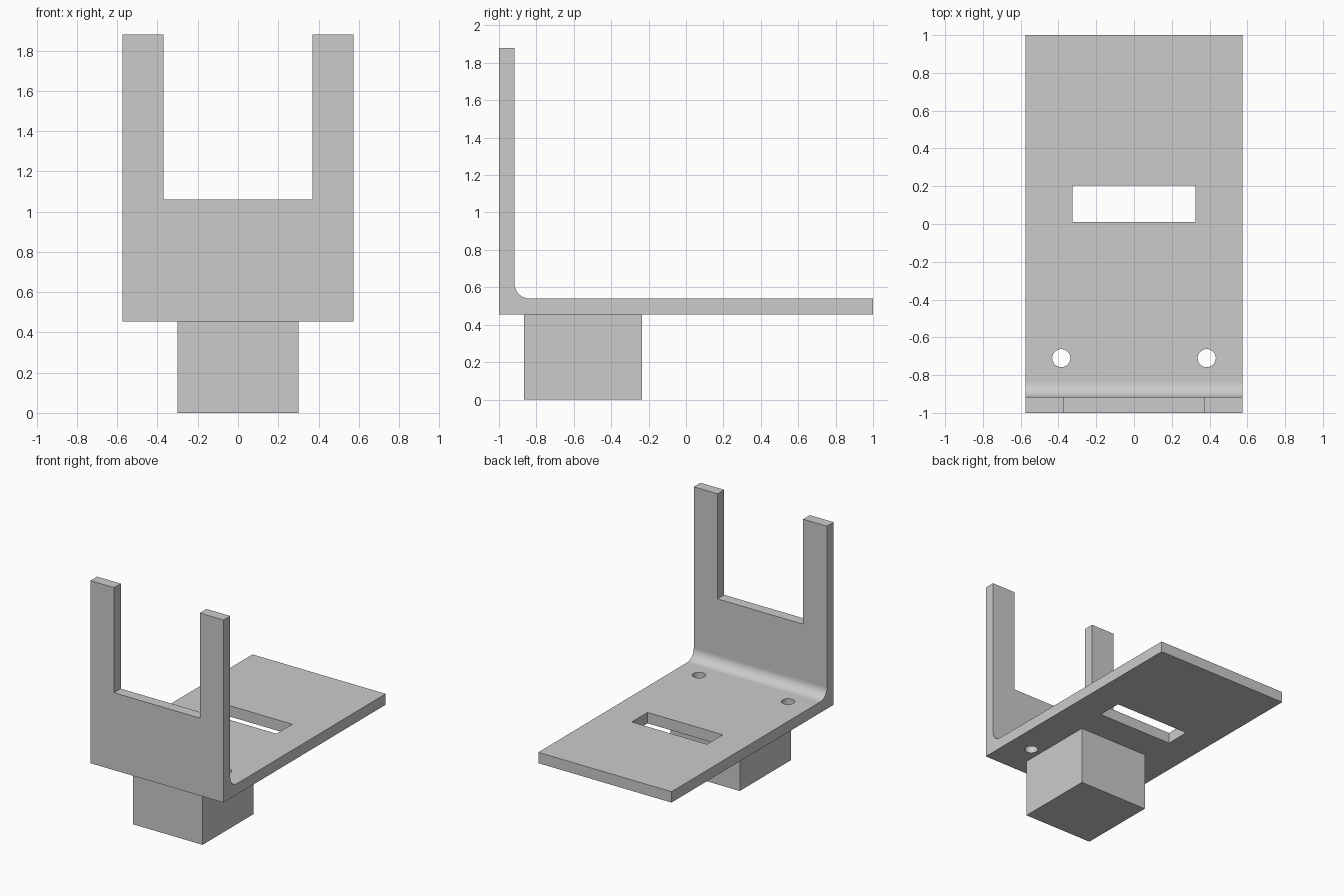
import bpy
import bmesh
import math
from mathutils import Matrix, Vector

default = bpy.data.objects.get("Cube")
if default:
    bpy.data.objects.remove(default, do_unlink=True)

# Main dimensions
HALF_W = 0.575
BASE_Z, FLOOR_Z, TOP_Z = 0.455, 0.54, 1.88
FRONT_Y, WALL_Y, BACK_Y = -1.0, -0.917, 1.0
FILLET = 0.08

grey = bpy.data.materials.new("plain grey")
grey.use_nodes = True
colour = (0.6, 0.6, 0.6, 1)
grey.diffuse_color = colour
grey.node_tree.nodes["Principled BSDF"].inputs["Base Color"].default_value = colour


def make_object(name, bm):
    bmesh.ops.recalc_face_normals(bm, faces=bm.faces)
    mesh = bpy.data.meshes.new(name)
    bm.to_mesh(mesh)
    bm.free()
    mesh.materials.append(grey)
    obj = bpy.data.objects.new(name, mesh)
    bpy.context.collection.objects.link(obj)
    return obj


def box(name, low, high):
    low, high = Vector(low), Vector(high)
    bm = bmesh.new()
    matrix = Matrix.Translation((low + high) / 2) @ Matrix.Diagonal((*(high - low), 1))
    bmesh.ops.create_cube(bm, size=1, matrix=matrix)
    return make_object(name, bm)


def cylinder(name, centre, radius, depth):
    bm = bmesh.new()
    bmesh.ops.create_cone(bm, cap_ends=True, segments=32, radius1=radius, radius2=radius,
                          depth=depth, matrix=Matrix.Translation(centre))
    return make_object(name, bm)


# L-shaped bracket: side profile with a rounded inner corner, extruded across
profile = [(FRONT_Y, BASE_Z), (BACK_Y, BASE_Z), (BACK_Y, FLOOR_Z)]
steps = 12
for i in range(steps + 1):
    a = math.pi / 2 * i / steps
    profile.append((WALL_Y + FILLET * (1 - math.sin(a)), FLOOR_Z + FILLET * (1 - math.cos(a))))
profile += [(WALL_Y, TOP_Z), (FRONT_Y, TOP_Z)]

bm = bmesh.new()
side = bm.faces.new([bm.verts.new((-HALF_W, y, z)) for y, z in profile])
result = bmesh.ops.extrude_face_region(bm, geom=[side])
moved = [v for v in result["geom"] if isinstance(v, bmesh.types.BMVert)]
bmesh.ops.translate(bm, verts=moved, vec=(2 * HALF_W, 0, 0))
bracket = make_object("bracket", bm)

# Notch between the prongs, slot in the floor and two screw holes
cutters = [
    box("notch_cutter", (-0.37, -1.2, 1.06), (0.37, -0.7, 2.2)),
    box("slot_cutter", (-0.325, 0.01, 0.3), (0.325, 0.205, 0.7)),
]
for label, sign in (("left", 1), ("right", -1)):
    cutters.append(cylinder(label + "_hole_cutter", (sign * 0.385, -0.71, 0.5), 0.048, 0.4))

bpy.context.view_layer.objects.active = bracket
for cutter in cutters:
    cut = bracket.modifiers.new("cut", 'BOOLEAN')
    cut.operation = 'DIFFERENCE'
    cut.solver = 'EXACT'
    cut.object = cutter
    bpy.ops.object.modifier_apply(modifier=cut.name)
    bpy.data.objects.remove(cutter, do_unlink=True)

# Smooth the fillet and hole walls, keep the flat faces flat
bpy.ops.object.select_all(action='DESELECT')
bracket.select_set(True)
bpy.ops.object.shade_smooth_by_angle(angle=math.radians(30))
for face in bracket.data.polygons:
    face.use_smooth = max(abs(c) for c in face.normal) < 0.9995

# Block under the floor
box("mounting_block", (-0.3, -0.865, 0), (0.3, -0.235, BASE_Z))
